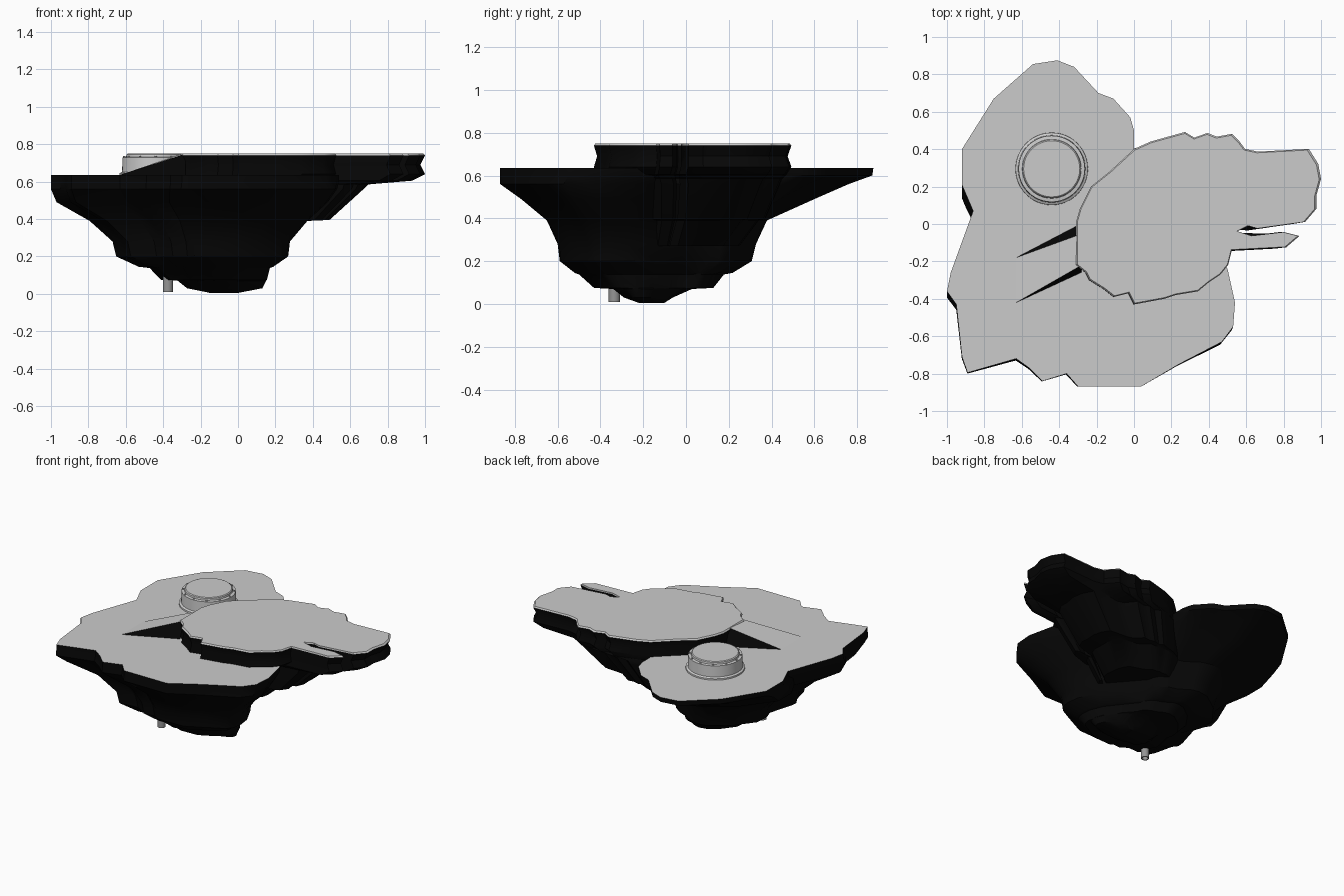
import bpy, bmesh, math
from mathutils import Vector

if "Cube" in bpy.data.objects:
    bpy.data.objects.remove(bpy.data.objects["Cube"])


def material(name, c):
    m = bpy.data.materials.new(name)
    m.diffuse_color = (c, c, c, 1)
    m.use_nodes = True
    m.node_tree.nodes["Principled BSDF"].inputs["Base Color"].default_value = m.diffuse_color
    return m


GROUND, ROCK, METAL = material("ground", 0.8), material("dark_rock", 0.002), material("metal", 0.3)


def finish(name, bm, mats=(), angle=35, fix_normals=True):
    if fix_normals:
        bmesh.ops.recalc_face_normals(bm, faces=bm.faces[:])
    me = bpy.data.meshes.new(name)
    bm.to_mesh(me)
    bm.free()
    for m in mats:
        me.materials.append(m)
    ob = bpy.data.objects.new(name, me)
    bpy.context.collection.objects.link(ob)
    bpy.ops.object.select_all(action='DESELECT')
    ob.select_set(True)
    bpy.context.view_layer.objects.active = ob
    bpy.ops.object.shade_smooth_by_angle(angle=math.radians(angle))
    return ob


def island(name, outline, layers, lip=False):
    """Stack copies of an outline, each fitted to its layer's bounds and rounded."""
    xs, ys = [p[0] for p in outline], [p[1] for p in outline]
    bx, by, wx, wy = min(xs), min(ys), max(xs) - min(xs), max(ys) - min(ys)
    bm = bmesh.new()
    rings = []
    for z, x0, x1, y0, y1, rnd in layers:
        ring = []
        for x, y in outline:
            u, v = (x - bx) / wx * 2 - 1, (y - by) / wy * 2 - 1
            a = math.atan2(v, u)
            u += (math.cos(a) - u) * rnd
            v += (math.sin(a) - v) * rnd
            ring.append(bm.verts.new(((x0 + x1 + u * (x1 - x0)) / 2,
                                      (y0 + y1 + v * (y1 - y0)) / 2, z)))
        rings.append(ring)
    n = len(outline)
    for k, (a, b) in enumerate(zip(rings, rings[1:])):
        for i in range(n):
            j = (i + 1) % n
            f = bm.faces.new((a[i], a[j], b[j], b[i]))
            f.material_index = 0 if lip and k == 0 else 1
    top, bottom = bm.faces.new(rings[0]), bm.faces.new(rings[-1])
    bottom.material_index = 1
    bmesh.ops.triangulate(bm, faces=[top, bottom])
    return finish(name, bm, (GROUND, ROCK))


def lathe(name, profile, cx, cy, sides, mat):
    bm = bmesh.new()
    vs = [bm.verts.new((cx + r, cy, z)) for r, z in profile]
    es = [bm.edges.new(p) for p in zip(vs, vs[1:])]
    bmesh.ops.spin(bm, geom=vs + es, cent=(cx, cy, 0), axis=(0, 0, 1),
                   angle=math.tau, steps=sides, use_merge=True)
    bmesh.ops.remove_doubles(bm, verts=bm.verts[:], dist=1e-4)
    return finish(name, bm, (mat,))


# Lower island: wide slab narrowing in ledges down to a rocky point
lower = [(-.41, .875), (-.54, .855), (-.75, .67), (-.92, .40), (-.92, .21), (-.86, .07),
         (-.98, -.26), (-1, -.36), (-.95, -.43), (-.92, -.71), (-.89, -.795), (-.63, -.72),
         (-.56, -.77), (-.49, -.84), (-.36, -.80), (-.30, -.868), (.04, -.868), (.24, -.75),
         (.47, -.63), (.53, -.55), (.54, -.42), (.50, -.24), (.36, 0), (.14, .2), (0, .40),
         (0, .50), (-.02, .57), (-.11, .67), (-.19, .70), (-.32, .84)]
island("lower_island", lower, [
    (.635, -1, .54, -.868, .875, 0), (.60, -1, .54, -.868, .87, 0),
    (.56, -1, .53, -.868, .76, 0), (.49, -.97, .48, -.77, .60, 0),
    (.39, -.80, .38, -.65, .38, .15), (.28, -.68, .29, -.60, .33, .25),
    (.20, -.66, .28, -.59, .31, .25), (.145, -.54, .20, -.52, .22, .3),
    (.138, -.48, .18, -.50, .18, .3), (.075, -.42, .165, -.43, .13, .35),
    (.07, -.33, .16, -.34, .03, .4), (.03, -.28, .14, -.29, -.06, .5),
    (.005, -.15, .0, -.22, -.10, 1)])

# Upper plateau: jutting ledge with a prong, joined to the lower rock
upper = [(-.31, -.05), (-.31, .01), (-.29, .08), (-.23, .20), (-.13, .28), (0, .40), (.09, .44),
         (.27, .49), (.32, .46), (.39, .485), (.44, .465), (.52, .48), (.56, .44), (.59, .40),
         (.66, .385), (.93, .40), (.98, .32), (.995, .24), (.97, .15), (.97, .08), (.91, .01),
         (.66, -.025), (.61, -.01), (.55, -.04), (.63, -.065), (.80, -.045), (.88, -.065),
         (.81, -.125), (.52, -.14), (.50, -.22), (.46, -.27), (.40, -.31), (.34, -.36),
         (.22, -.38), (.16, -.40), (0, -.43), (-.03, -.37), (-.11, -.39), (-.16, -.35),
         (-.24, -.30), (-.26, -.26), (-.31, -.22)]
island("upper_plateau", upper, [
    (.75, -.303, .99, -.423, .484, 0), (.74, -.31, 1, -.43, .492, 0),
    (.69, -.30, .975, -.415, .475, 0), (.64, -.31, 1, -.43, .492, 0),
    (.605, -.31, .93, -.43, .47, 0), (.585, -.30, .70, -.40, .45, .1),
    (.56, -.30, .68, -.38, .44, .2), (.395, -.30, .50, -.34, .37, .3),
    (.39, -.30, .38, -.32, .34, .4), (.27, -.30, .24, -.30, .25, .6)], lip=True)

# Ramp between the two levels, with dark sloping sides
bm = bmesh.new()
a, b, c, d, e, f = [bm.verts.new(p) for p in (
    (-.63, -.18, .636), (-.63, -.42, .636), (-.28, -.22, .749),
    (-.30, -.06, .749), (-.28, -.26, .63), (-.31, -.01, .63))]
bm.faces.new((a, b, c, d))
for side in ((a, d, f), (b, e, c)):
    bm.faces.new(side).material_index = 1
bmesh.ops.recalc_face_normals(bm, faces=bm.faces[:])
if sum((fc.normal.z for fc in bm.faces)) < 0:
    bmesh.ops.reverse_faces(bm, faces=bm.faces[:])
finish("ramp", bm, (GROUND, ROCK), fix_normals=False)

# Round landing pad with a ring of bolts
PX, PY = -.44, .295
lathe("landing_pad", [(.195, .62), (.193, .645), (.18, .652), (.177, .73), (.158, .733),
                      (.156, .745), (.15, .75), (0, .75)], PX, PY, 48, GROUND)
bm = bmesh.new()
for i in range(12):
    t = math.tau * i / 12
    new = bmesh.ops.create_cone(bm, cap_ends=True, segments=8, radius1=.006,
                                radius2=.006, depth=.008)["verts"]
    bmesh.ops.translate(bm, verts=new, vec=Vector(
        (PX + .168 * math.cos(t), PY + .168 * math.sin(t), .734)))
finish("pad_bolts", bm, (GROUND,))

# Drain pipe hanging below
lathe("drain_pipe", [(.027, .18), (.027, .01), (.02, .01),
                     (.02, .05), (0, .05)], -.375, -.335, 16, METAL)
